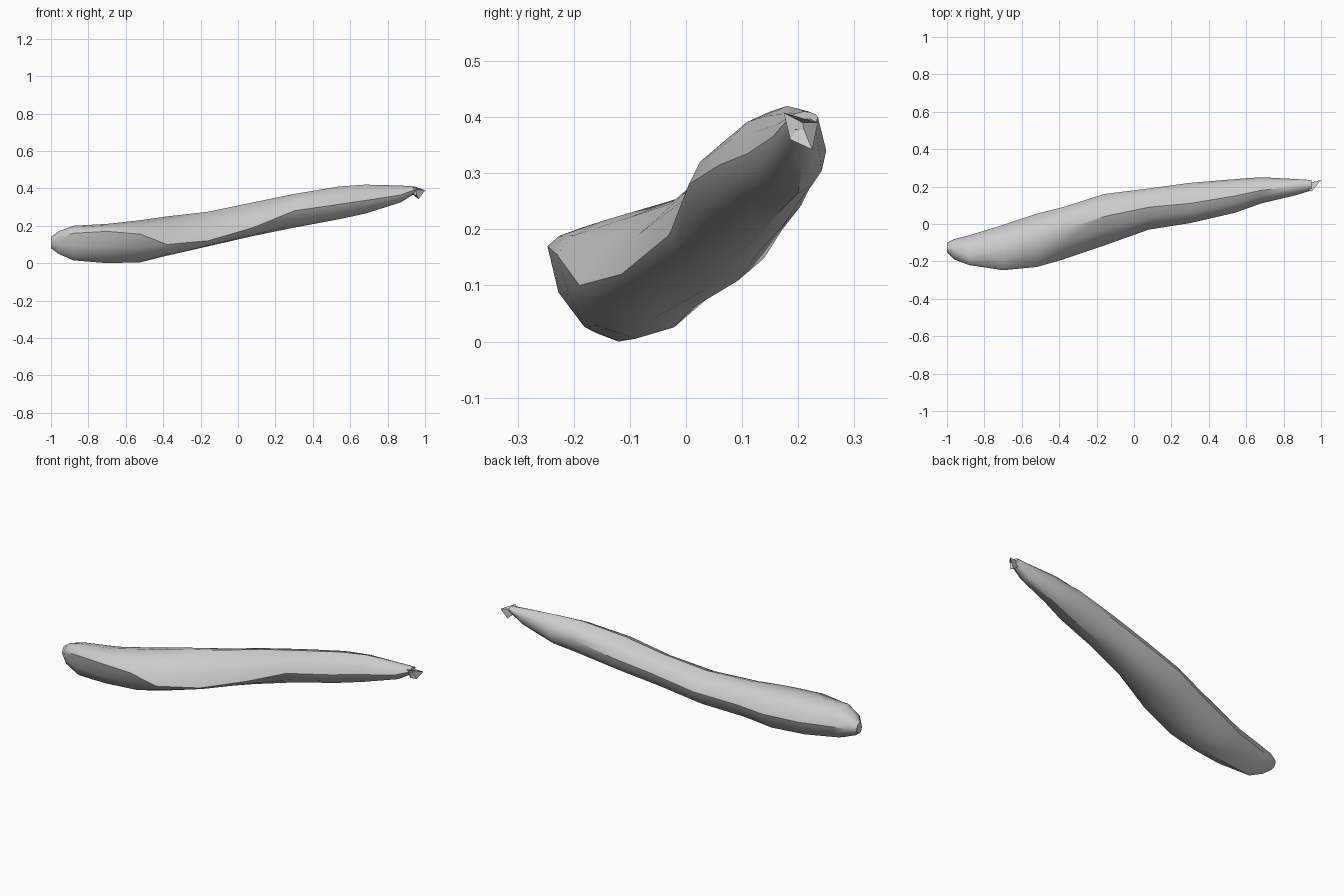
import bpy, bmesh, math
from mathutils import Vector

cube = bpy.data.objects.get("Cube")
if cube:
    bpy.data.objects.remove(cube, do_unlink=True)

# One plain grey
grey = bpy.data.materials.new("plain grey")
grey.use_nodes = True
grey.diffuse_color = (0.6, 0.6, 0.6, 1)
grey.node_tree.nodes["Principled BSDF"].inputs["Base Color"].default_value = (0.6, 0.6, 0.6, 1)

STEPS = 3  # segments in each quarter of a section


def make_object(name, bm, angle):
    bmesh.ops.recalc_face_normals(bm, faces=bm.faces)
    mesh = bpy.data.meshes.new(name)
    bm.to_mesh(mesh)
    bm.free()
    mesh.materials.append(grey)
    obj = bpy.data.objects.new(name, mesh)
    bpy.context.collection.objects.link(obj)
    bpy.ops.object.select_all(action='DESELECT')
    obj.select_set(True)
    bpy.context.view_layer.objects.active = obj
    bpy.ops.object.shade_smooth_by_angle(angle=math.radians(angle))
    return obj


def loft(bm, rings):
    for a, b in zip(rings, rings[1:]):
        n = len(a)
        for i in range(n):
            j = (i + 1) % n
            bm.faces.new((a[i], a[j], b[j], b[i]))


def quarter(start, end, corner, bulge):
    """Points from start towards end, between a straight line and an oval arc."""
    points = []
    for k in range(STEPS):
        t = k / STEPS
        a = t * math.pi / 2
        arc = corner + (start - corner) * (1 - math.sin(a)) + (end - corner) * (1 - math.cos(a))
        points.append(start.lerp(end, t).lerp(arc, bulge))
    return points


def section(front, top, back, bottom):
    """Closed outline through the four outermost points, as (y, z)."""
    f, t, b, u = map(Vector, (front, top, back, bottom))
    return (quarter(f, t, Vector((f.x, t.y)), .7)
            + quarter(t, b, Vector((b.x, t.y)), .9)
            + quarter(b, u, Vector((b.x, u.y)), .85)
            + quarter(u, f, Vector((f.x, u.y)), .9))


# Body sections: x, then the (y, z) of the front, top, back and bottom points
sections = [
    (-1.00, (-.15, .11), (-.13, .14), (-.10, .11), (-.13, .08)),
    (-.96, (-.19, .14), (-.14, .17), (-.08, .11), (-.15, .05)),
    (-.88, (-.22, .16), (-.17, .2), (-.06, .11), (-.16, .015)),
    (-.70, (-.247, .17), (-.14, .21), (-.005, .11), (-.12, 0)),
    (-.52, (-.23, .155), (-.08, .23), (.055, .13), (-.09, .005)),
    (-.38, (-.19, .1), (-.03, .25), (.09, .16), (-.06, .04)),
    (-.16, (-.115, .12), (.04, .275), (.16, .2), (.03, .09)),
    (.08, (-.03, .19), (.09, .325), (.19, .25), (.08, .145)),
    (.30, (.005, .28), (.11, .37), (.22, .29), (.13, .19)),
    (.54, (.06, .315), (.15, .41), (.24, .34), (.17, .235)),
    (.68, (.11, .335), (.18, .42), (.25, .34), (.2, .265)),
    (.87, (.155, .365), (.2, .415), (.24, .38), (.21, .325)),
    (.95, (.18, .395), (.21, .41), (.235, .4), (.21, .375)),
]
bm = bmesh.new()
rings = [[bm.verts.new((x, p.x, p.y)) for p in section(*points)] for x, *points in sections]
loft(bm, rings)
bm.faces.new(rings[0])
bm.faces.new(rings[-1])
make_object("body", bm, 35)

# Small flared stem at the thin end
neck = [(.92, .215, .40), (.92, .215, .38), (.92, .195, .38), (.92, .195, .40)]
rim = [(1.0, .235, .39), (.965, .225, .342), (.955, .186, .36), (.95, .174, .408)]
bm = bmesh.new()
rings = [[bm.verts.new(p) for p in ring] for ring in (neck, rim)]
loft(bm, rings)
bm.faces.new(rings[0])
# Hollow stem end
hollow = bm.verts.new((.945, .205, .39))
for i in range(len(rim)):
    bm.faces.new((rings[1][i], rings[1][(i + 1) % len(rim)], hollow))
make_object("stem", bm, 20)
